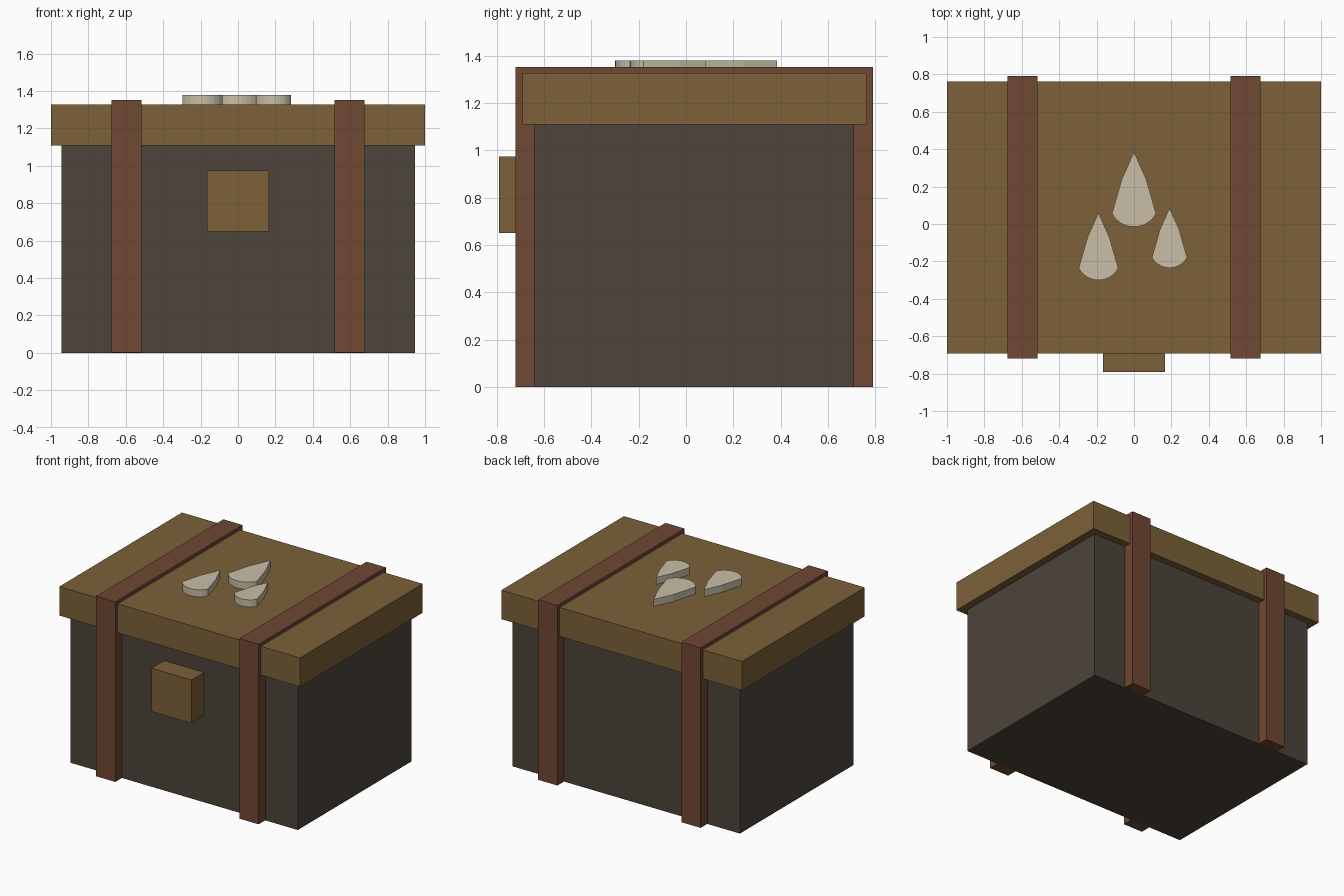
import bpy, bmesh, math

if "Cube" in bpy.data.objects:
    bpy.data.objects.remove(bpy.data.objects["Cube"])

def material(name, rgb):
    m = bpy.data.materials.new(name)
    m.diffuse_color = (*rgb, 1)
    m.use_nodes = True
    m.node_tree.nodes["Principled BSDF"].inputs["Base Color"].default_value = m.diffuse_color
    return m

CHARCOAL = material("charcoal", (0.074, 0.058, 0.044))
BRASS = material("brass", (0.2, 0.12, 0.041))
LEATHER = material("leather", (0.162, 0.065, 0.033))
BONE = material("bone", (0.58, 0.52, 0.39))

def finish(name, bm, mat):
    bmesh.ops.recalc_face_normals(bm, faces=bm.faces)
    me = bpy.data.meshes.new(name)
    bm.to_mesh(me)
    bm.free()
    me.materials.append(mat)
    ob = bpy.data.objects.new(name, me)
    bpy.context.collection.objects.link(ob)
    return ob

def box(name, x, y, z, mat):
    bm = bmesh.new()
    bmesh.ops.create_cube(bm, size=1)
    for v in bm.verts:
        v.co = [(r[0] + r[1]) / 2 + c * (r[1] - r[0]) for c, r in zip(v.co, (x, y, z))]
    return finish(name, bm, mat)

def drop(name, x, y, scale):
    # Pointed tip, straight flanks, rounded base arc; (x, y) is the base point
    r, start, n = 0.134, math.radians(-28.5), 12
    pts = [(0, 0.4), (0.065, 0.255)]
    for i in range(n + 1):
        a = start + (-math.pi - 2 * start) * i / n
        pts.append((r * math.cos(a), r + r * math.sin(a)))
    pts.append((-0.065, 0.255))
    bm = bmesh.new()
    face = bm.faces.new([bm.verts.new((x + px * scale, y + py * scale, 1.32)) for px, py in pts])
    top = bmesh.ops.extrude_face_region(bm, geom=[face])["geom"]
    bmesh.ops.translate(bm, vec=(0, 0, 0.06), verts=[g for g in top if isinstance(g, bmesh.types.BMVert)])
    # extrude_face_region removes no source face here, so the prism stays closed
    return finish(name, bm, BONE)

# Chest body and overhanging lid
box("chest_body", (-0.945, 0.945), (-0.64, 0.71), (0, 1.11), CHARCOAL)
box("lid", (-1, 1), (-0.692, 0.763), (1.11, 1.327), BRASS)

# Straps wrapped around the chest
for side, s in (("left", -1), ("right", 1)):
    box("strap_" + side, sorted((s * 0.515, s * 0.675)), (-0.72, 0.79), (0.001, 1.353), LEATHER)

# Front clasp
box("clasp", (-0.165, 0.165), (-0.79, -0.63), (0.65, 0.975), BRASS)

# Three drop-shaped ornaments on the lid
drop("drop_middle", 0, -0.015, 1.0)
drop("drop_left", -0.19, -0.3, 0.9)
drop("drop_right", 0.19, -0.235, 0.8)
